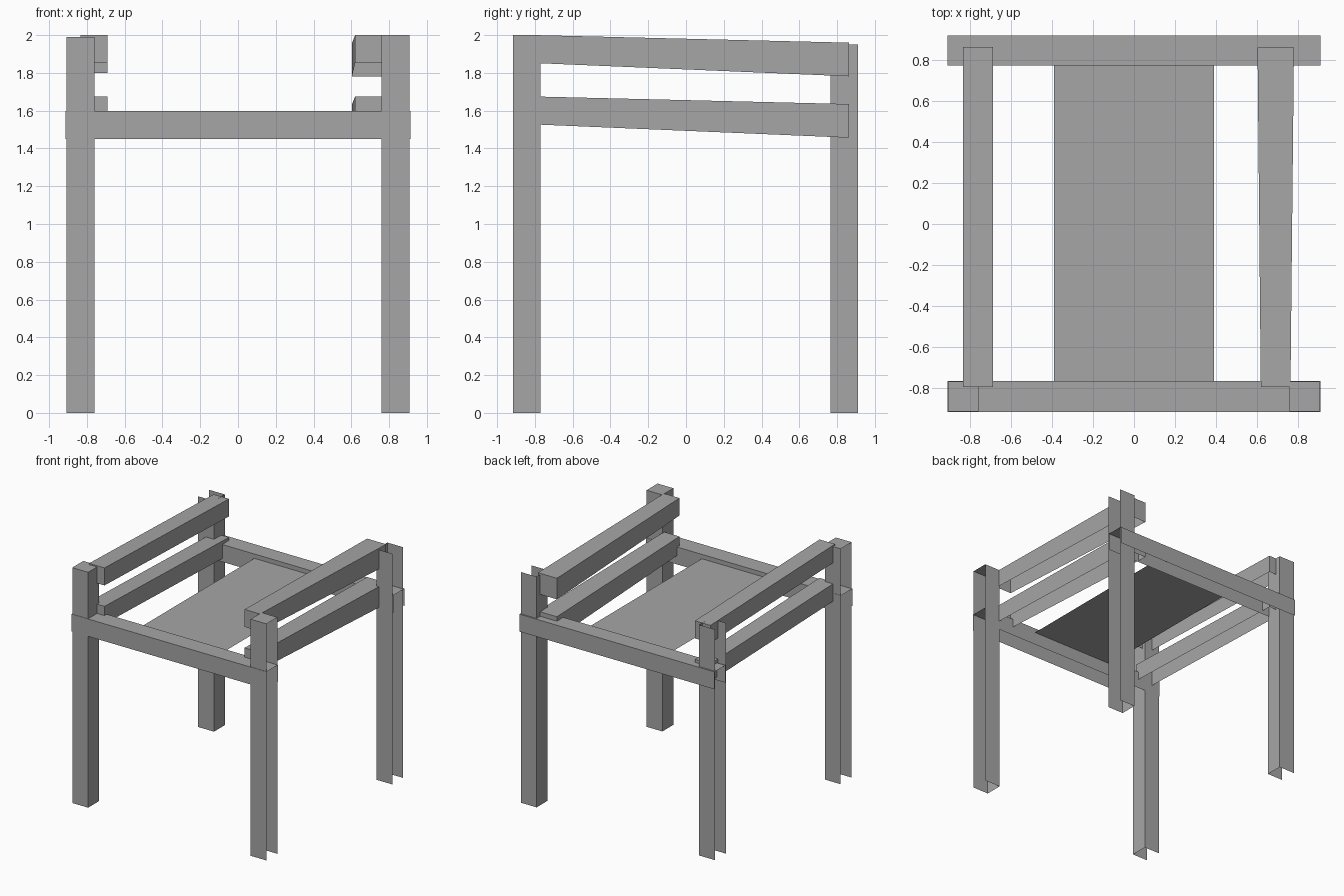
import bpy
import bmesh
from mathutils import Vector

cube = bpy.data.objects.get("Cube")
if cube:
    bpy.data.objects.remove(cube, do_unlink=True)

# Single plain grey finish
grey = bpy.data.materials.new("plain_grey")
grey.use_nodes = True
colour = (0.38, 0.38, 0.38, 1)
grey.diffuse_color = colour
grey.node_tree.nodes["Principled BSDF"].inputs["Base Color"].default_value = colour

AXES = {"+x": (1, 0, 0), "-x": (-1, 0, 0), "+z": (0, 0, 1), "-z": (0, 0, -1)}


def finish(name, bm):
    mesh = bpy.data.meshes.new(name)
    bm.to_mesh(mesh)
    bm.free()
    mesh.materials.append(grey)
    obj = bpy.data.objects.new(name, mesh)
    bpy.context.collection.objects.link(obj)


def beam(name, y, front, back=None, open_sides=()):
    """Box along y; front and back are (x0, x1, z0, z1) end sections."""
    back = back or front
    bm = bmesh.new()
    bmesh.ops.create_cube(bm, size=2)
    bm.normal_update()
    drop = [f for f in bm.faces for s in open_sides
            if f.normal.dot(Vector(AXES[s])) > 0.9]
    bmesh.ops.delete(bm, geom=drop, context="FACES")
    for v in bm.verts:
        x0, x1, z0, z1 = back if v.co.y > 0 else front
        v.co = (x1 if v.co.x > 0 else x0,
                y[1] if v.co.y > 0 else y[0],
                z1 if v.co.z > 0 else z0)
    finish(name, bm)


# Legs: open on the outside and underneath, back pair also open on top
for side, xs, outer, top in (("left", (0.76, 0.908), "+x", 2.0),
                             ("right", (-0.908, -0.76), "-x", 1.99)):
    beam("front_leg_" + side, (-0.917, -0.77), (*xs, 0, top),
         open_sides=(outer, "-z"))
    beam("back_leg_" + side, (0.765, 0.91), (*xs, 0, 1.95),
         open_sides=(outer, "-z", "+z"))

# Cross rails: open at the ends and underneath
for name, y in (("front_rail", (-0.92, -0.768)), ("back_rail", (0.776, 0.922))):
    beam(name, y, (-0.912, 0.912, 1.45, 1.597), open_sides=("+x", "-x", "-z"))

# Arm rails, sloping down to the back; the left pair widens towards the back
for name, drop in (("upper_arm", 0), ("lower_arm", 0.325)):
    beam(name + "_left", (-0.798, 0.862),
         (0.62, 0.765, 1.852 - drop, 2.0 - drop),
         (0.604, 0.782, 1.782 - drop, 1.96 - drop), open_sides=("-z",))
    beam(name + "_right", (-0.798, 0.866),
         (-0.835, -0.69, 1.852 - drop, 2.0 - drop),
         (-0.835, -0.69, 1.80 - drop, 1.948 - drop), open_sides=("-z",))

# Seat: a single thin sheet
bm = bmesh.new()
bmesh.ops.create_grid(bm, x_segments=1, y_segments=1, size=1)
for v in bm.verts:
    v.co = (v.co.x * 0.39, v.co.y * 0.775 + 0.005, 1.56)
finish("seat", bm)
